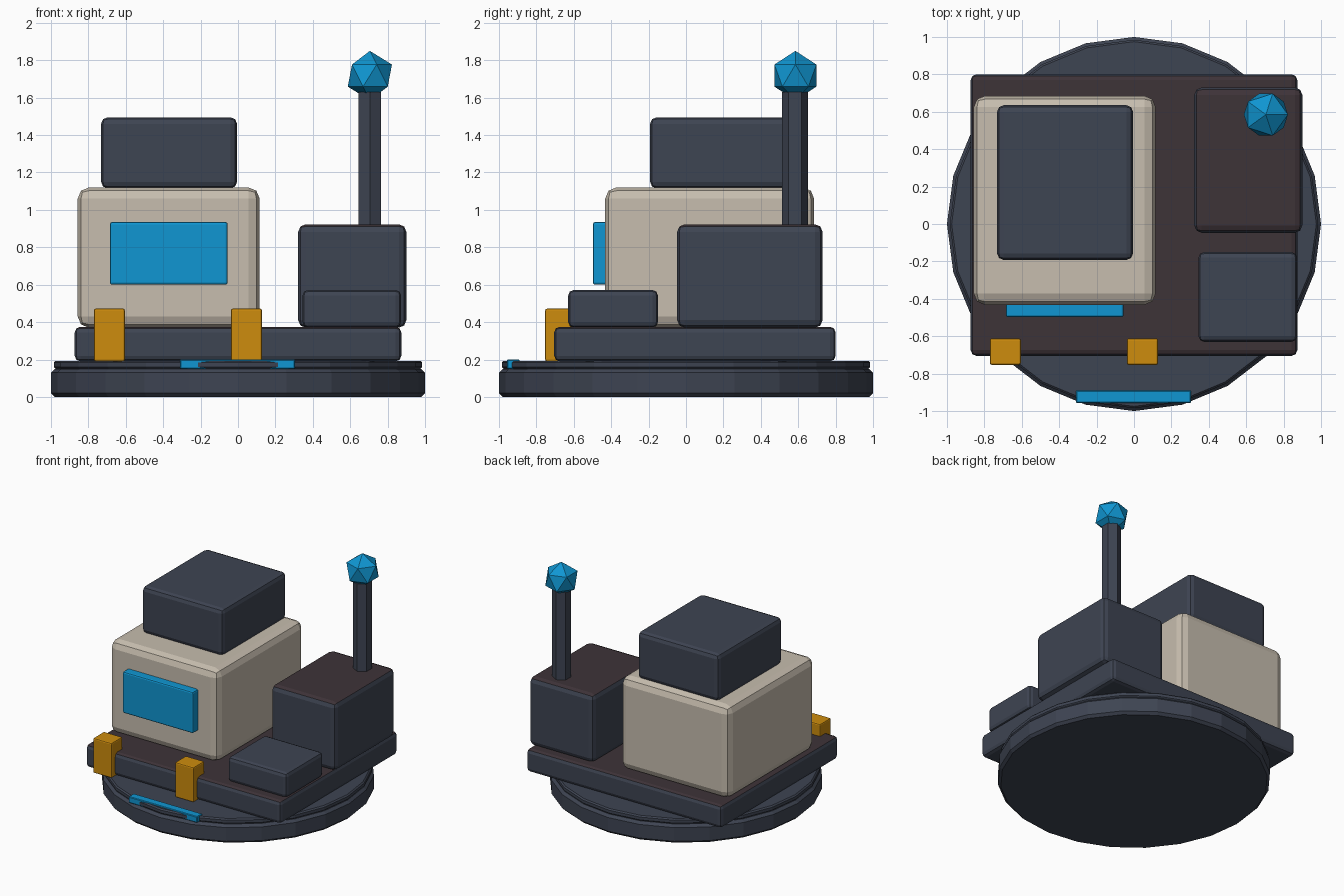
import bpy, bmesh

if "Cube" in bpy.data.objects:
    bpy.data.objects.remove(bpy.data.objects["Cube"])


def material(name, rgb):
    m = bpy.data.materials.new(name)
    m.diffuse_color = (*rgb, 1)
    m.use_nodes = True
    m.node_tree.nodes["Principled BSDF"].inputs["Base Color"].default_value = m.diffuse_color
    return m


SLATE = material("slate", (0.048, 0.058, 0.085))
BROWN = material("dark_brown", (0.048, 0.033, 0.039))
BEIGE = material("beige", (0.57, 0.51, 0.425))
BLUE = material("bright_blue", (0.005, 0.305, 0.645))
ORANGE = material("amber", (0.61, 0.262, 0.004))


def finish(name, bm, mat, bevel=0, segments=2, angle=0.7, top=None):
    """Bevel sharp edges, colour upward faces with an optional top material."""
    if bevel:
        edges = [e for e in bm.edges if e.calc_face_angle(0) > angle]
        bmesh.ops.bevel(bm, geom=edges, offset=bevel, segments=segments,
                        profile=0.5, affect='EDGES')
    bm.normal_update()
    if top:
        for f in bm.faces:
            f.material_index = int(f.normal.z > 0.5)
    me = bpy.data.meshes.new(name)
    bm.to_mesh(me)
    bm.free()
    me.materials.append(mat)
    if top:
        me.materials.append(top)
    ob = bpy.data.objects.new(name, me)
    bpy.context.collection.objects.link(ob)
    return ob


def box(name, x, y, z, mat, bevel, top=None, segments=2):
    bm = bmesh.new()
    bmesh.ops.create_cube(bm, size=1)
    for v in bm.verts:
        for i, (lo, hi) in enumerate((x, y, z)):
            v.co[i] = lo if v.co[i] < 0 else hi
    return finish(name, bm, mat, bevel, segments, top=top)


def prism(name, centre, radius, z, sides, mat, bevel=0):
    bm = bmesh.new()
    bmesh.ops.create_cone(bm, cap_ends=True, segments=sides, radius1=radius,
                          radius2=radius, depth=z[1] - z[0])
    bmesh.ops.translate(bm, verts=bm.verts, vec=(*centre, sum(z) / 2))
    return finish(name, bm, mat, bevel, 1)


# Round base with a thin upper disc and a blue front strip
prism("base_disc", (0, 0), 1.0, (0, 0.15), 24, SLATE, 0.02)
prism("upper_disc", (0, 0), 0.985, (0.15, 0.193), 24, SLATE, 0.01)
box("front_strip", (-0.31, 0.305), (-0.957, -0.89), (0.15, 0.2), BLUE, 0.005, segments=1)

# Square platform and the blocks standing on it
box("platform", (-0.873, 0.873), (-0.705, 0.8), (0.19, 0.375), SLATE, 0.03, BROWN)
box("cabin", (-0.857, 0.116), (-0.432, 0.685), (0.37, 1.12), BEIGE, 0.06)
box("roof_block", (-0.732, -0.005), (-0.192, 0.635), (1.115, 1.495), SLATE, 0.035)
box("side_block", (0.322, 0.9), (-0.047, 0.73), (0.37, 0.923), SLATE, 0.04, BROWN)
box("low_block", (0.345, 0.872), (-0.63, -0.15), (0.37, 0.572), SLATE, 0.03)
box("window", (-0.685, -0.055), (-0.498, -0.41), (0.6, 0.935), BLUE, 0.012)

# Pair of amber front posts
for side, x in (("left", -0.688), ("right", 0.045)):
    box(side + "_post", (x - 0.083, x + 0.083), (-0.753, -0.612), (0.19, 0.472),
        ORANGE, 0.01)

# Hexagonal mast with a faceted beacon
prism("mast", (0.705, 0.583), 0.07, (0.9, 1.63), 6, SLATE)
bm = bmesh.new()
bmesh.ops.create_icosphere(bm, subdivisions=1, radius=0.132)
bmesh.ops.translate(bm, verts=bm.verts, vec=(0.705, 0.585, 1.718))
finish("beacon", bm, BLUE)
